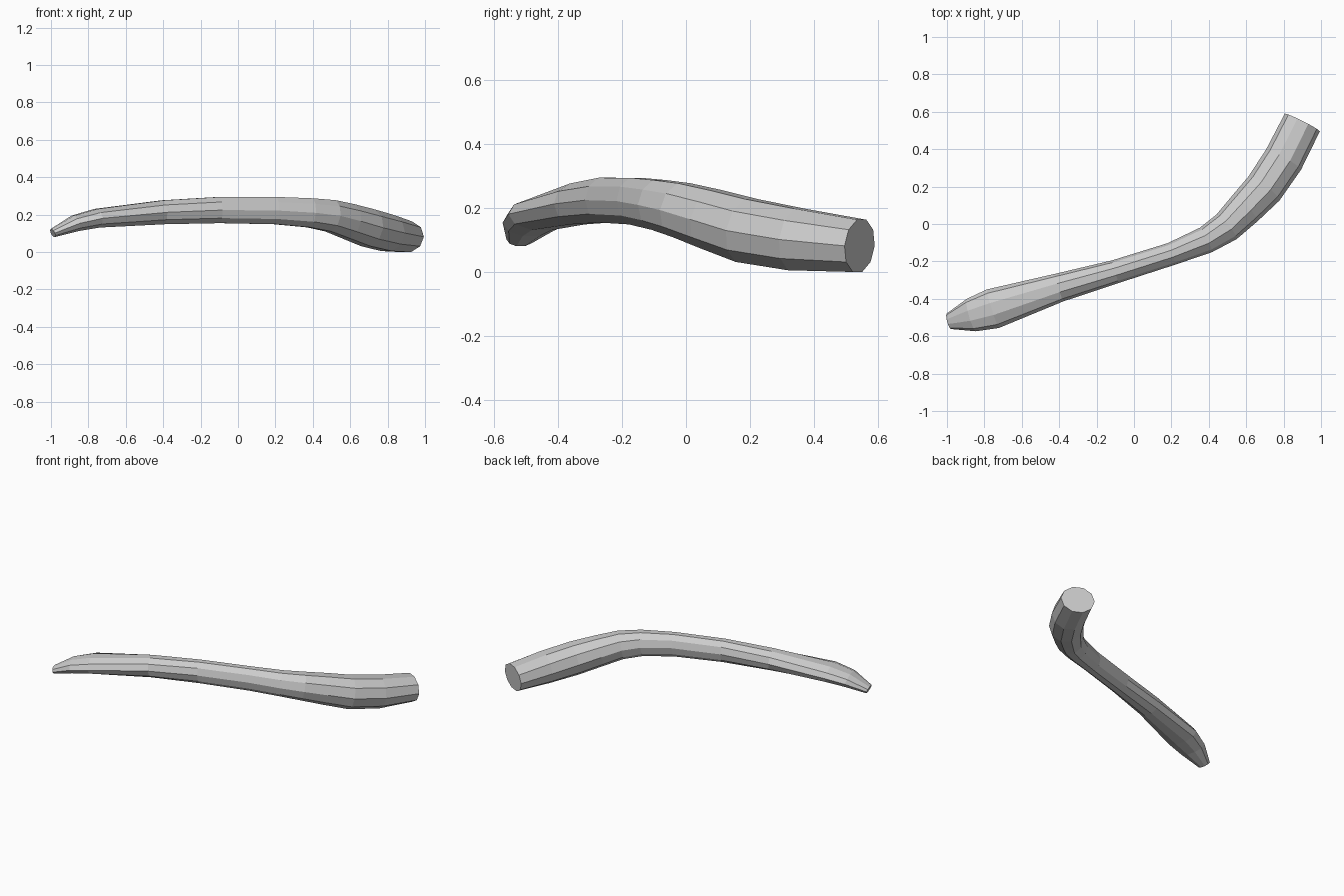
import bpy, bmesh, math
from mathutils import Vector

cube = bpy.data.objects.get("Cube")
if cube:
    bpy.data.objects.remove(cube, do_unlink=True)

SIDES = 10

# Stations along the handle: centre x, y, z, half width, half height
stations = [
    (-.99, -.52, .105, .043, .023),
    (-.87, -.487, .157, .09, .043),
    (-.755, -.453, .184, .108, .05),
    (-.4, -.34, .216, .077, .064),
    (-.1, -.255, .228, .063, .07),
    (.2, -.16, .225, .061, .073),
    (.385, -.085, .213, .073, .078),
    (.495, -.015, .197, .085, .085),
    (.59, .08, .168, .096, .093),
    (.695, .19, .133, .105, .1),
    (.8, .345, .105, .108, .097),
    (.9, .543, .085, .105, .082),
]

# Plain grey material
grey = bpy.data.materials.new("plain grey")
grey.use_nodes = True
colour = (.6, .6, .6, 1)
grey.diffuse_color = colour
grey.node_tree.nodes["Principled BSDF"].inputs["Base Color"].default_value = colour

# Loft elliptical rings square to the path
bm = bmesh.new()
centres = [Vector(s[:3]) for s in stations]
last = len(stations) - 1
rings = []
for i, (centre, s) in enumerate(zip(centres, stations)):
    tangent = (centres[min(i + 1, last)] - centres[max(i - 1, 0)]).normalized()
    side = Vector((0, 0, 1)).cross(tangent).normalized()
    up = tangent.cross(side)
    ring = []
    for k in range(SIDES):
        a = math.tau * k / SIDES
        offset = side * s[3] * math.cos(a) + up * s[4] * math.sin(a) / math.sin(math.radians(72))
        ring.append(bm.verts.new(centre + offset))
    rings.append(ring)
for r0, r1 in zip(rings, rings[1:]):
    for k in range(SIDES):
        n = (k + 1) % SIDES
        bm.faces.new((r0[k], r0[n], r1[n], r1[k]))

# Flat end caps
bm.faces.new(rings[0])
bm.faces.new(rings[-1])
bmesh.ops.recalc_face_normals(bm, faces=bm.faces)

# Settle on the ground
low = min(v.co.z for v in bm.verts)
bmesh.ops.translate(bm, verts=bm.verts, vec=(0, 0, -low))

mesh = bpy.data.meshes.new("curved_handle")
bm.to_mesh(mesh)
bm.free()
mesh.materials.append(grey)
handle = bpy.data.objects.new("curved_handle", mesh)
bpy.context.collection.objects.link(handle)
